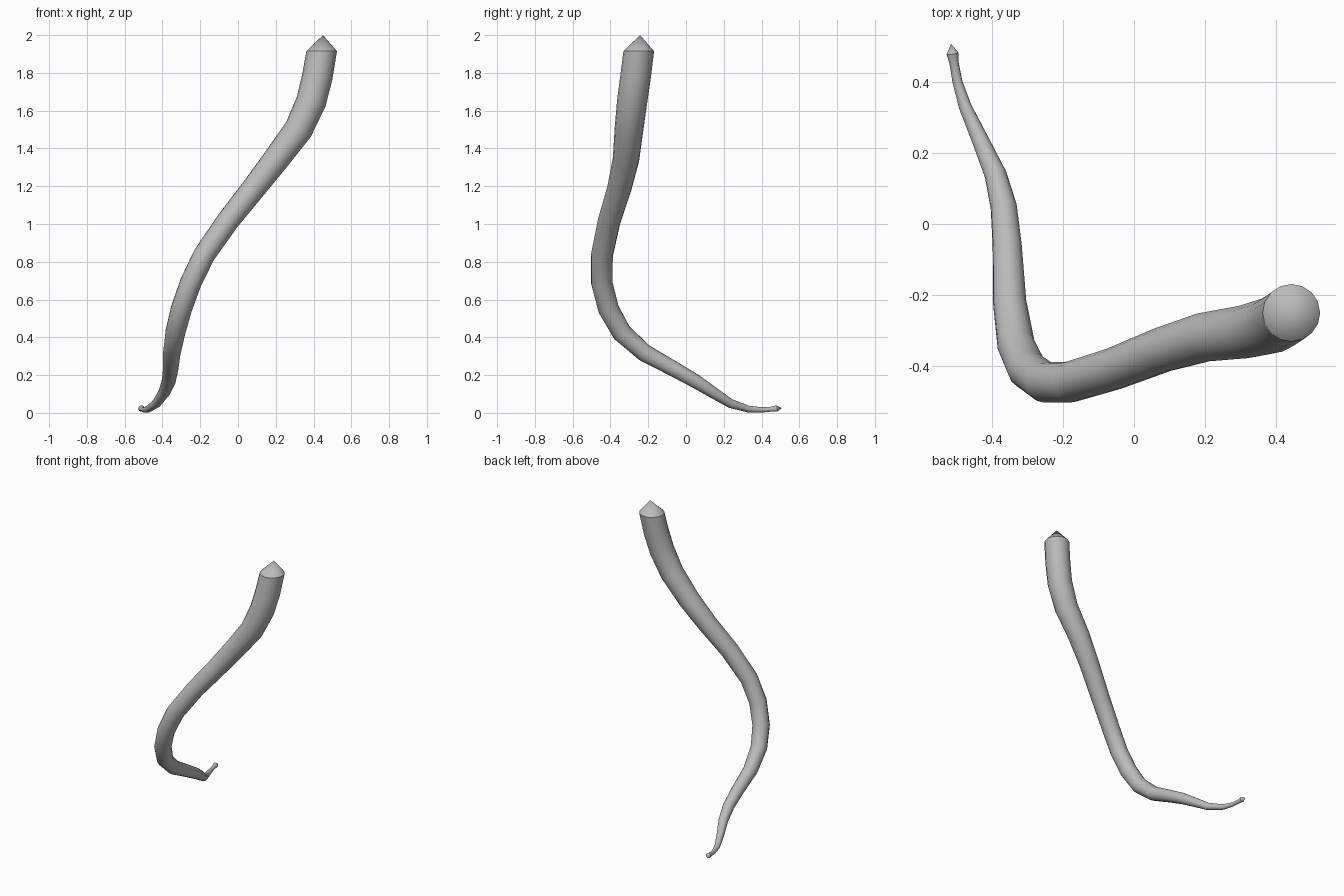
import bpy
import bmesh
from math import cos, sin, pi
from mathutils import Vector

cube = bpy.data.objects.get("Cube")
if cube:
    bpy.data.objects.remove(cube, do_unlink=True)

SIDES = 16

# Centre line of the tentacle from base to tip: x, y, z, radius
PATH = [
    (.443, -.25, 1.915, .081),
    (.42, -.267, 1.78, .081),
    (.388, -.285, 1.65, .08),
    (.32, -.302, 1.5, .076),
    (.2, -.318, 1.34, .07),
    (.08, -.354, 1.185, .064),
    (-.055, -.407, 1.015, .06),
    (-.18, -.445, .835, .058),
    (-.25, -.446, .69, .057),
    (-.3, -.41, .55, .056),
    (-.332, -.34, .425, .053),
    (-.35, -.22, .318, .047),
    (-.357, -.06, .23, .041),
    (-.367, .05, .168, .037),
    (-.39, .14, .11, .031),
    (-.432, .235, .05, .024),
    (-.475, .33, .02, .018),
    (-.497, .4, .016, .014),
    (-.507, .455, .02, .013),
    (-.511, .48, .023, .017),
]
BASE_APEX = Vector((.45, -.243, 2))
TIP_APEX = Vector((-.515, .507, .025))


def make_material(name, colour):
    mat = bpy.data.materials.new(name)
    mat.use_nodes = True
    mat.diffuse_color = colour
    shader = next(n for n in mat.node_tree.nodes if n.type == 'BSDF_PRINCIPLED')
    shader.inputs["Base Color"].default_value = colour
    return mat


def path_tangents(points):
    """Direction of travel at each point; the base ring lies level."""
    last = len(points) - 1
    tangents = [(points[min(i + 1, last)] - points[max(i - 1, 0)]).normalized()
                for i in range(len(points))]
    tangents[0] = Vector((0, 0, -1))
    return tangents


def sweep_tube(bm, points, radii):
    """Sweep a round section along the points without twisting."""
    tangents = path_tangents(points)
    side = Vector((1, 0, 0))
    rings = []
    for i, (centre, tangent, radius) in enumerate(zip(points, tangents, radii)):
        if i:
            side = tangents[i - 1].rotation_difference(tangent) @ side
        across = tangent.cross(side)
        ring = []
        for k in range(SIDES):
            angle = 2 * pi * k / SIDES
            ring.append(bm.verts.new(
                centre + radius * (cos(angle) * side + sin(angle) * across)))
        rings.append(ring)
    for lower, upper in zip(rings, rings[1:]):
        for k in range(SIDES):
            n = (k + 1) % SIDES
            bm.faces.new((lower[k], lower[n], upper[n], upper[k]))
    return rings


def pointed_cap(bm, ring, apex):
    """Close a ring with a fan rising to a point."""
    point = bm.verts.new(apex)
    for k in range(SIDES):
        bm.faces.new((ring[k], ring[(k + 1) % SIDES], point))


# Tentacle body with a pointed cap on each end
bm = bmesh.new()
centres = [Vector(p[:3]) for p in PATH]
rings = sweep_tube(bm, centres, [p[3] for p in PATH])
pointed_cap(bm, rings[0], BASE_APEX)
pointed_cap(bm, rings[-1], TIP_APEX)
bmesh.ops.recalc_face_normals(bm, faces=bm.faces)
mesh = bpy.data.meshes.new("tentacle")
bm.to_mesh(mesh)
bm.free()

tentacle = bpy.data.objects.new("tentacle", mesh)
bpy.context.collection.objects.link(tentacle)
mesh.materials.append(make_material("plain grey", (.5, .5, .5, 1)))

# Smooth body, crisp rim at the caps
bpy.ops.object.select_all(action='DESELECT')
tentacle.select_set(True)
bpy.context.view_layer.objects.active = tentacle
bpy.ops.object.shade_smooth_by_angle(angle=pi / 6)
